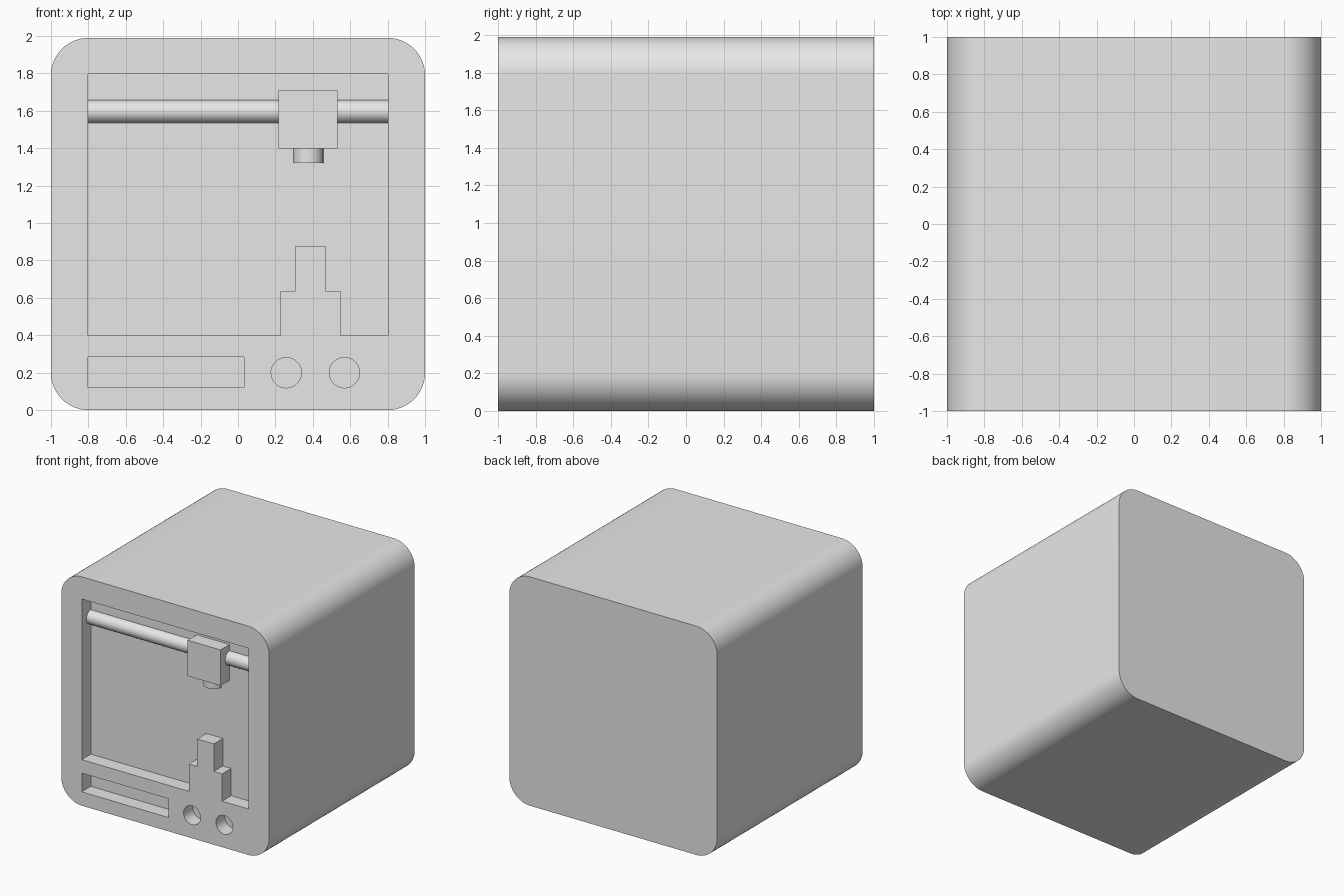
import bpy, bmesh, math
from mathutils import Vector

cube = bpy.data.objects.get("Cube")
if cube:
    bpy.data.objects.remove(cube, do_unlink=True)

FRONT, BACK = -1.0, 1.0
DEPTH = 0.125
FLOOR = FRONT + DEPTH      # back wall of the recesses
HEIGHT = 1.99

grey = bpy.data.materials.new("light grey")
grey.use_nodes = True
colour = (0.8, 0.8, 0.8, 1)
grey.diffuse_color = colour
grey.node_tree.nodes["Principled BSDF"].inputs["Base Color"].default_value = colour


def extrude(name, outline, direction):
    """Solid made by sweeping a closed outline along a direction."""
    bm = bmesh.new()
    face = bm.faces.new([bm.verts.new(p) for p in outline])
    result = bmesh.ops.extrude_face_region(bm, geom=[face], use_keep_orig=True)
    moved = [g for g in result["geom"] if isinstance(g, bmesh.types.BMVert)]
    bmesh.ops.translate(bm, verts=moved, vec=Vector(direction))
    bmesh.ops.recalc_face_normals(bm, faces=bm.faces)
    mesh = bpy.data.meshes.new(name)
    bm.to_mesh(mesh)
    bm.free()
    mesh.materials.append(grey)
    obj = bpy.data.objects.new(name, mesh)
    bpy.context.collection.objects.link(obj)
    return obj


def slab(name, points, y0, y1):
    """Front-facing (x, z) outline given thickness from y0 to y1."""
    return extrude(name, [(x, y0, z) for x, z in points], (0, y1 - y0, 0))


def arc(cx, cz, radius, start, end, steps):
    angles = [math.radians(start + (end - start) * i / steps) for i in range(steps + 1)]
    return [(cx + radius * math.cos(a), cz + radius * math.sin(a)) for a in angles]


def rectangle(x0, x1, z0, z1):
    return [(x0, z0), (x1, z0), (x1, z1), (x0, z1)]


def smooth(obj):
    obj.data.shade_smooth()
    obj.data.set_sharp_from_angle(angle=math.radians(30))


# Casing with rounded long edges
R = 0.2
corners = [(1 - R, R, -90), (1 - R, HEIGHT - R, 0),
           (R - 1, HEIGHT - R, 90), (R - 1, R, 180)]
casing_outline = [p for x, z, a in corners for p in arc(x, z, R, a, a + 90, 16)]
casing = slab("casing", casing_outline, FRONT, BACK)

# Window outline leaves the stepped printed tower standing
window = [(-0.803, 0.4), (0.227, 0.4), (0.227, 0.637), (0.307, 0.637),
          (0.307, 0.877), (0.467, 0.877), (0.467, 0.637), (0.547, 0.637),
          (0.547, 0.4), (0.803, 0.4), (0.803, 1.797), (-0.803, 1.797)]
recesses = {
    "window_cutter": window,
    "display_cutter": rectangle(-0.803, 0.033, 0.12, 0.283),
    "left_knob_cutter": arc(0.569, 0.2, 0.081, 0, 360, 48)[:-1],
    "right_knob_cutter": arc(0.258, 0.2, 0.081, 0, 360, 48)[:-1],
}
cutters = []
for name, outline in recesses.items():
    cutter = slab(name, outline, FRONT - 0.1, FLOOR)
    cutter.hide_render = True
    cutters.append(cutter)
    cut = casing.modifiers.new(name, 'BOOLEAN')
    cut.operation = 'DIFFERENCE'
    cut.solver = 'EXACT'
    cut.object = cutter

# Bake the cuts and drop the cutters
depsgraph = bpy.context.evaluated_depsgraph_get()
baked = bpy.data.meshes.new_from_object(casing.evaluated_get(depsgraph))
casing.modifiers.clear()
casing.data = baked
for cutter in cutters:
    bpy.data.objects.remove(cutter, do_unlink=True)
smooth(casing)

# Half-round guide rail against the back wall
rail = extrude("guide_rail",
               [(-0.803, FLOOR + dy, z) for dy, z in arc(0, 1.596, 0.061, 90, 270, 24)],
               (1.606, 0, 0))
smooth(rail)

# Print head block and half-round nozzle
slab("print_head", rectangle(0.216, 0.532, 1.4, 1.711), FRONT, FLOOR)
nozzle = extrude("nozzle",
                 [(0.376 + dx, FLOOR + dy, 1.32) for dx, dy in arc(0, 0, 0.08, 180, 360, 24)],
                 (0, 0, 0.08))
smooth(nozzle)
